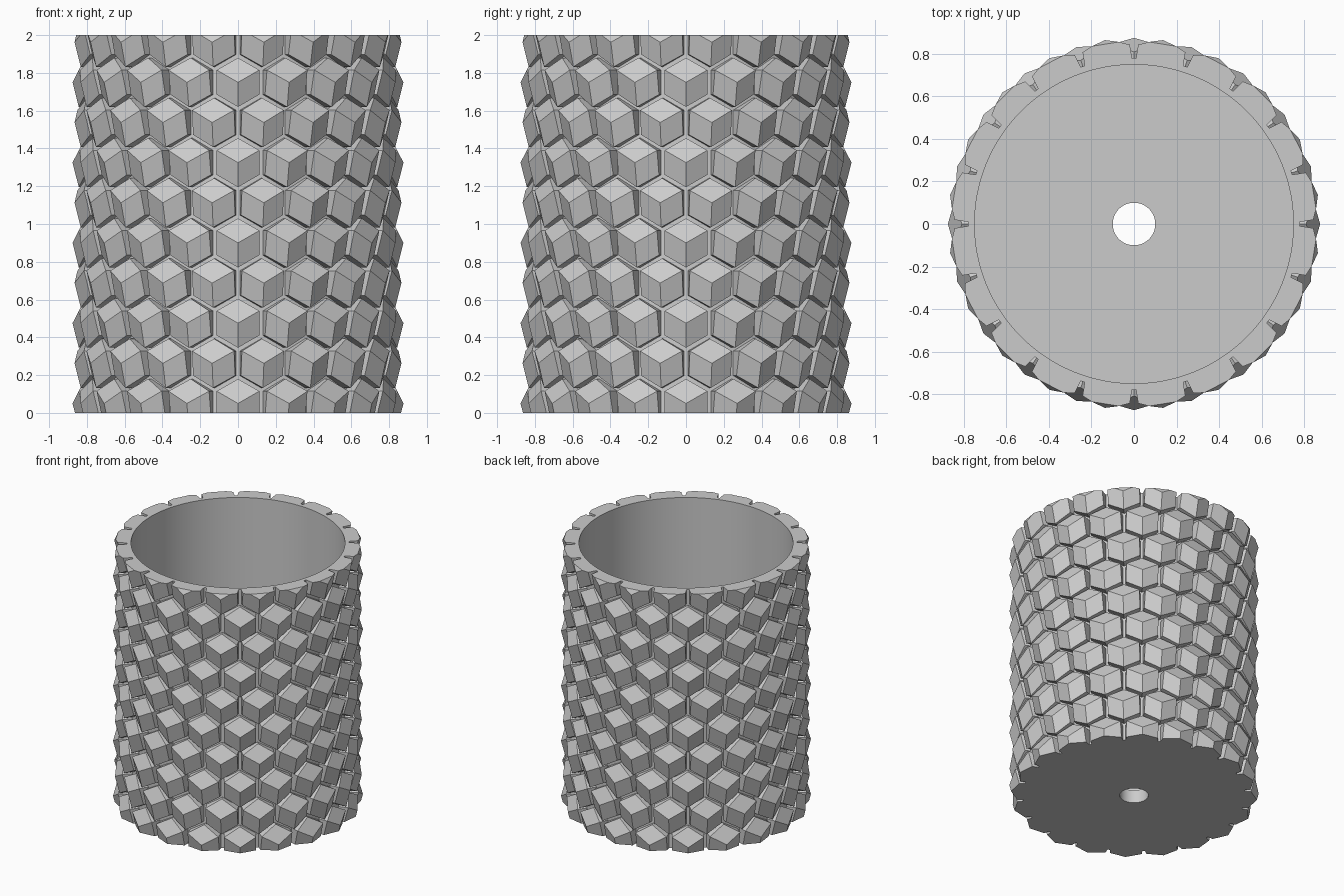
import bpy, bmesh, math
from mathutils import Matrix, Vector

cube = bpy.data.objects.get("Cube")
if cube:
    bpy.data.objects.remove(cube, do_unlink=True)

HEIGHT = 2.0
WALL_OUT, WALL_IN, HOLE, FLOOR = 0.78, 0.75, 0.1, 0.1
COLUMNS, ROWS = 20, 10
FIRST_ROW, ROW_STEP = 0.05, 0.2125
HEX, APEX, HIGH, LOW, BASE = 0.13, 0.876, 0.843, 0.81, 0.769

grey = bpy.data.materials.new("plain_grey")
grey.use_nodes = True
colour = (0.6, 0.6, 0.6, 1)
grey.diffuse_color = colour
grey.node_tree.nodes["Principled BSDF"].inputs["Base Color"].default_value = colour


def make_object(name, bm):
    bmesh.ops.recalc_face_normals(bm, faces=bm.faces)
    mesh = bpy.data.meshes.new(name)
    bm.to_mesh(mesh)
    bm.free()
    mesh.materials.append(grey)
    obj = bpy.data.objects.new(name, mesh)
    bpy.context.collection.objects.link(obj)
    return obj


# Pot body: a closed profile spun around z, with a drain hole in the floor
bm = bmesh.new()
profile = [(HOLE, 0), (WALL_OUT, 0), (WALL_OUT, HEIGHT),
           (WALL_IN, HEIGHT), (WALL_IN, FLOOR), (HOLE, FLOOR)]
verts = [bm.verts.new((r, 0, z)) for r, z in profile]
edges = [bm.edges.new((verts[i - 1], verts[i])) for i in range(len(verts))]
bmesh.ops.spin(bm, geom=verts + edges, cent=(0, 0, 0), axis=(0, 0, 1),
               angle=math.tau, steps=128, use_merge=True)
bmesh.ops.remove_doubles(bm, verts=bm.verts, dist=1e-5)
body = make_object("pot_body", bm)
bpy.ops.object.select_all(action='DESELECT')
body.select_set(True)
bpy.context.view_layer.objects.active = body
bpy.ops.object.shade_smooth_by_angle(angle=math.radians(30))


def add_tile(bm, matrix):
    """Hexagonal block whose top is a shallow cube corner pointing along +x."""
    def point(r, i):
        a = math.radians(90 + 60 * i)
        return bm.verts.new(matrix @ Vector((r, HEX * math.cos(a), HEX * math.sin(a))))
    rim = [point(HIGH if i % 2 else LOW, i) for i in range(6)]
    base = [point(BASE, i) for i in range(6)]
    apex = bm.verts.new(matrix @ Vector((APEX, 0, 0)))
    for i in range(6):
        j = (i + 1) % 6
        bm.faces.new((rim[i], rim[j], base[j], base[i]))
    for i in (0, 2, 4):
        bm.faces.new((apex, rim[i - 1], rim[i], rim[i + 1]))
    bm.faces.new(base)


# Cube-corner tiles in staggered rows
bm = bmesh.new()
for row in range(ROWS):
    lift = Matrix.Translation((0, 0, FIRST_ROW + ROW_STEP * row))
    for col in range(COLUMNS):
        turn = math.tau * (col + row % 2 / 2) / COLUMNS - math.pi / 2
        add_tile(bm, lift @ Matrix.Rotation(turn, 4, 'Z'))

# Trim the first and last rows level with the base and the rim
for z, normal in ((0, (0, 0, -1)), (HEIGHT, (0, 0, 1))):
    cut = bmesh.ops.bisect_plane(bm, geom=bm.verts[:] + bm.edges[:] + bm.faces[:],
                                 plane_co=(0, 0, z), plane_no=normal, clear_outer=True)
    rim_edges = [e for e in cut["geom_cut"] if isinstance(e, bmesh.types.BMEdge)]
    bmesh.ops.holes_fill(bm, edges=rim_edges, sides=0)
make_object("wall_tiles", bm)
